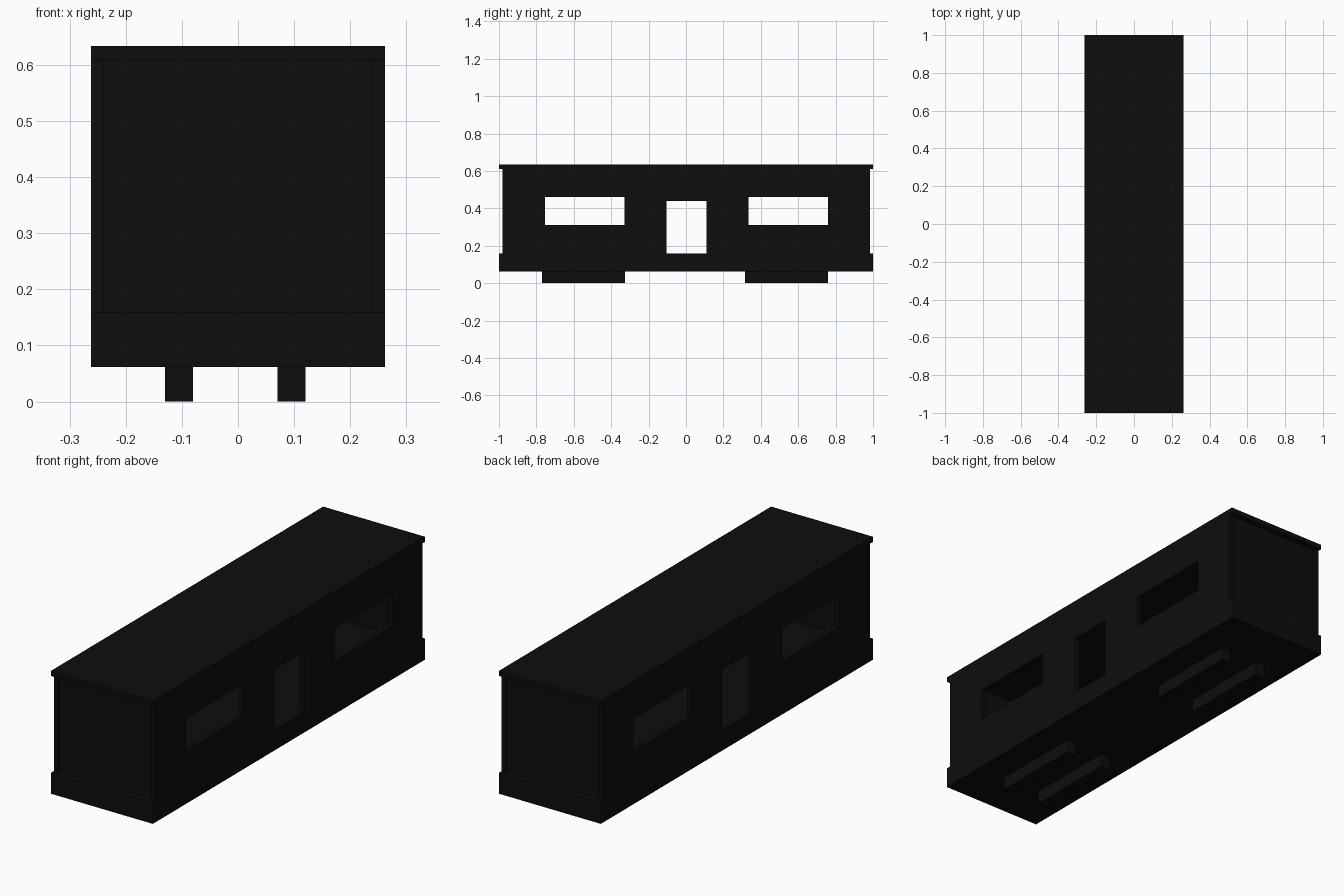
import bpy

if "Cube" in bpy.data.objects:
    bpy.data.objects.remove(bpy.data.objects["Cube"], do_unlink=True)

black = bpy.data.materials.new("matte_black")
black.use_nodes = True
colour = (0.004, 0.004, 0.004, 1)
black.diffuse_color = colour
black.node_tree.nodes["Principled BSDF"].inputs["Base Color"].default_value = colour


def box(name, x, y, z):
    """Box between (min, max) limits on each axis."""
    bpy.ops.mesh.primitive_cube_add(size=1)
    obj = bpy.context.object
    obj.name = name
    obj.location = [sum(r) / 2 for r in (x, y, z)]
    obj.scale = [r[1] - r[0] for r in (x, y, z)]
    bpy.ops.object.transform_apply(location=True, rotation=False, scale=True)
    obj.data.materials.append(black)
    return obj


HALF_W, WALL = 0.262, 0.022
FLOOR, CEILING = 0.16, 0.61

# Floor slab and roof overhang the end walls
box("floor_slab", (-HALF_W, HALF_W), (-1, 1), (0.062, FLOOR))
box("roof", (-HALF_W, HALF_W), (-1, 1), (CEILING, 0.634))

# Openings: two long windows and a central doorway, cut through both sides
openings = {
    "front_window": ((-0.755, -0.33), (0.31, 0.46)),
    "doorway": ((-0.105, 0.11), (FLOOR - 0.05, 0.44)),
    "back_window": ((0.335, 0.76), (0.31, 0.46)),
}
for side, s in (("left", 1), ("right", -1)):
    x = sorted((s * HALF_W, s * (HALF_W - WALL)))
    wall = box(side + "_wall", x, (-0.98, 0.983), (FLOOR, CEILING))
    for name, (y, z) in openings.items():
        cutter = box(name + "_cutter", (-0.4, 0.4), y, z)
        cutter.hide_render = True
        cut = wall.modifiers.new(name, "BOOLEAN")
        cut.operation = "DIFFERENCE"
        cut.solver = "EXACT"
        cut.object = cutter
        bpy.context.view_layer.objects.active = wall
        bpy.ops.object.modifier_apply(modifier=name)
        bpy.data.objects.remove(cutter, do_unlink=True)

# End walls sit slightly inside the side walls
inner = HALF_W - WALL
for name, s in (("front_wall", -1), ("back_wall", 1)):
    y = sorted((s * 0.972, s * 0.95))
    box(name, (-inner, inner), y, (FLOOR, CEILING))

# Skid rails under each end
for end, y in (("front", (-0.77, -0.325)), ("back", (0.315, 0.76))):
    for side, x in (("left", (0.07, 0.12)), ("right", (-0.13, -0.08))):
        box(f"{end}_{side}_skid", x, y, (0, 0.068))
